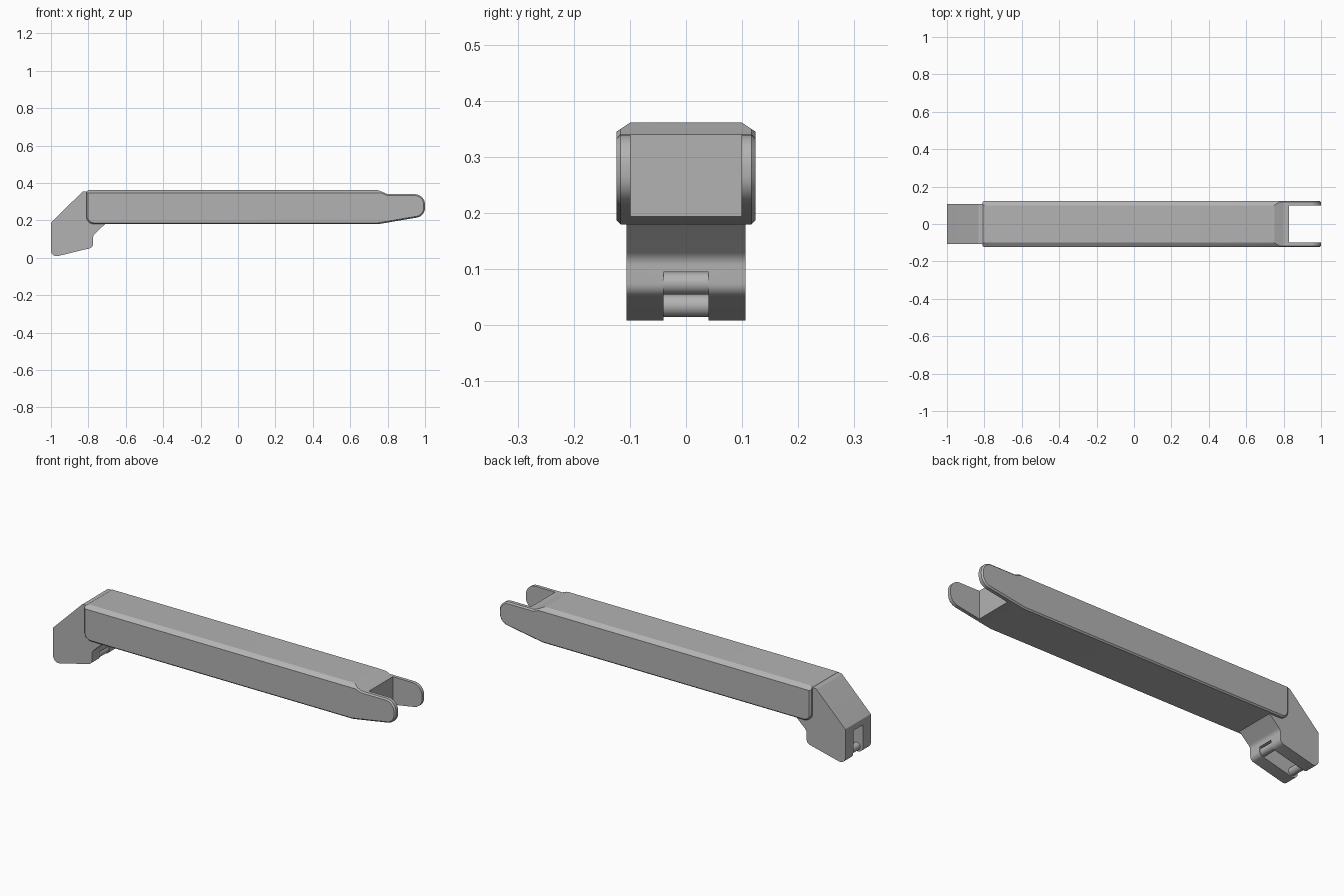
import bpy, bmesh, math
from mathutils import Vector

cube = bpy.data.objects.get("Cube")
if cube:
    bpy.data.objects.remove(cube, do_unlink=True)

grey = bpy.data.materials.new("plain_grey")
grey.use_nodes = True
colour = (0.45, 0.45, 0.45, 1)
grey.diffuse_color = colour
grey.node_tree.nodes["Principled BSDF"].inputs["Base Color"].default_value = colour


def rounded(corners, steps=8):
    """Outline from (x, z, radius) corners, each rounded with an arc."""
    pts = []
    for i, (x, z, r) in enumerate(corners):
        p = Vector((x, z))
        if r == 0:
            pts.append(p)
            continue
        a = (Vector(corners[i - 1][:2]) - p).normalized()
        b = (Vector(corners[(i + 1) % len(corners)][:2]) - p).normalized()
        half = a.angle(b) / 2
        centre = p + (a + b).normalized() * r / math.sin(half)
        start = p + a * r / math.tan(half) - centre
        end = p + b * r / math.tan(half) - centre
        sweep = start.angle_signed(end)
        for k in range(steps + 1):
            t = -sweep * k / steps
            c, s = math.cos(t), math.sin(t)
            pts.append(centre + Vector((start.x * c - start.y * s,
                                        start.x * s + start.y * c)))
    return pts


def prism(name, outline, low, high, axis="y", chamfer=0):
    """Extrude an outline along y (points are x, z) or x (points are y, z)."""
    def place(p, d):
        return (p[0], d, p[1]) if axis == "y" else (d, p[0], p[1])
    bm = bmesh.new()
    caps = []
    rings = [[bm.verts.new(place(p, d)) for p in outline] for d in (low, high)]
    for ring in rings:
        caps.append(bm.faces.new(ring))
    n = len(outline)
    for i in range(n):
        j = (i + 1) % n
        bm.faces.new((rings[0][i], rings[0][j], rings[1][j], rings[1][i]))
    bmesh.ops.recalc_face_normals(bm, faces=bm.faces)
    if chamfer:
        edges = [e for f in caps for e in f.edges]
        bmesh.ops.bevel(bm, geom=edges, offset=chamfer, segments=1,
                        affect="EDGES")
    mesh = bpy.data.meshes.new(name)
    bm.to_mesh(mesh)
    bm.free()
    mesh.materials.append(grey)
    ob = bpy.data.objects.new(name, mesh)
    bpy.context.collection.objects.link(ob)
    return ob


def activate(ob):
    bpy.ops.object.select_all(action="DESELECT")
    ob.select_set(True)
    bpy.context.view_layer.objects.active = ob


def cut(ob, cutter):
    cutter.hide_render = True
    mod = ob.modifiers.new("cut", "BOOLEAN")
    mod.operation, mod.solver, mod.object = "DIFFERENCE", "EXACT", cutter
    activate(ob)
    bpy.ops.object.modifier_apply(modifier=mod.name)
    bpy.data.objects.remove(cutter, do_unlink=True)


def smooth(ob):
    activate(ob)
    bpy.ops.object.shade_smooth_by_angle(angle=math.radians(25))


# Long beam with a tapered, rounded tip
beam = prism("beam", rounded([
    (-0.81, 0.18, 0.04), (0.75, 0.18, 0), (1.0, 0.222, 0.054),
    (1.0, 0.34, 0.056), (0.80, 0.34, 0.02), (0.75, 0.361, 0.02),
    (-0.81, 0.361, 0.012)]), -0.124, 0.124, chamfer=0.007)

# Sloped shoulders along both top edges
for s in (-1, 1):
    cut(beam, prism("shoulder_cutter", [
        (s * 0.0985, 0.362), (s * 0.13, 0.341), (s * 0.13, 0.40),
        (s * 0.0985, 0.40)], -1.1, 1.1, axis="x"))

# Gap that leaves two fork cheeks at the tip
cut(beam, prism("fork_cutter", [
    (0.83, 0.1), (1.1, 0.1), (1.1, 0.5), (0.83, 0.5)], -0.099, 0.099))
smooth(beam)

# Angled hinge block at the other end
hinge = prism("hinge_block", rounded([
    (-1.0, 0.0, 0.03), (-0.775, 0.055, 0.025), (-0.775, 0.12, 0.03),
    (-0.70, 0.19, 0), (-0.70, 0.25, 0), (-0.79, 0.355, 0),
    (-0.83, 0.355, 0.012), (-1.0, 0.187, 0.004)]), -0.106, 0.106)

# Slot through the underside of the hinge
cut(hinge, prism("slot_cutter", [
    (-1.1, -0.1), (-0.7, -0.1), (-0.7, 0.095), (-0.80, 0.095),
    (-0.95, 0.155), (-1.1, 0.155)], -0.04, 0.04))
smooth(hinge)

# Two pins across the slot
for name, x, z in (("outer_pin", -0.965, 0.035), ("inner_pin", -0.797, 0.075)):
    bpy.ops.mesh.primitive_cylinder_add(
        vertices=24, radius=0.02, depth=0.1, location=(x, 0, z),
        rotation=(math.pi / 2, 0, 0))
    pin = bpy.context.object
    pin.name = name
    pin.data.materials.append(grey)
    smooth(pin)
